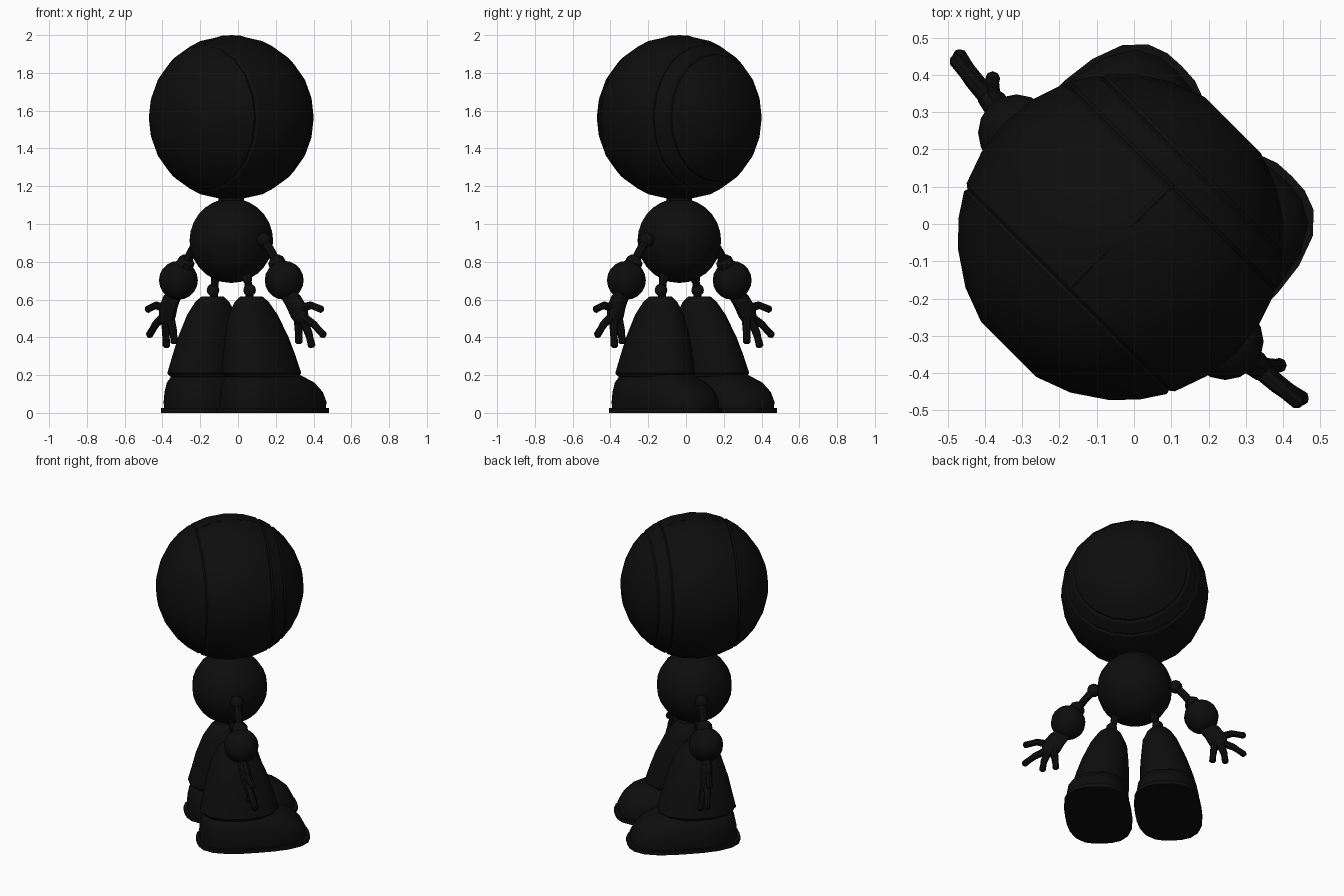
import bpy, bmesh
from math import sin, cos, pi, radians, sqrt
from mathutils import Vector, Matrix

cube = bpy.data.objects.get("Cube")
if cube:
    bpy.data.objects.remove(cube)

black = bpy.data.materials.new("near_black")
black.use_nodes = True
COLOUR = (0.004, 0.004, 0.004, 1)
black.diffuse_color = COLOUR
black.node_tree.nodes["Principled BSDF"].inputs["Base Color"].default_value = COLOUR

# The figure is built facing -y, then turned to its diagonal stance
TURN = Matrix.Rotation(radians(135), 4, "Z")


def finish(bm, name, flip=False, angle=35):
    if flip:
        bmesh.ops.scale(bm, vec=(-1, 1, 1), verts=bm.verts)
    bmesh.ops.transform(bm, matrix=TURN, verts=bm.verts)
    bmesh.ops.recalc_face_normals(bm, faces=bm.faces)
    mesh = bpy.data.meshes.new(name)
    bm.to_mesh(mesh)
    bm.free()
    mesh.materials.append(black)
    obj = bpy.data.objects.new(name, mesh)
    bpy.context.collection.objects.link(obj)
    bpy.ops.object.select_all(action="DESELECT")
    obj.select_set(True)
    bpy.context.view_layer.objects.active = obj
    bpy.ops.object.shade_smooth_by_angle(angle=radians(angle))


def loft(bm, rings):
    """Skin closed loops of points and cap both ends."""
    loops = [[bm.verts.new(p) for p in ring] for ring in rings]
    n = len(loops[0])
    for a, b in zip(loops, loops[1:]):
        for i in range(n):
            j = (i + 1) % n
            bm.faces.new((a[i], a[j], b[j], b[i]))
    bm.faces.new(loops[0])
    bm.faces.new(loops[-1])


def oval(cx, cy, z, rx, ry, n=16, power=2.0):
    pts = []
    for i in range(n):
        c, s = cos(2 * pi * i / n), sin(2 * pi * i / n)
        k = (abs(c) ** power + abs(s) ** power) ** (-1 / power)
        pts.append(Vector((cx + rx * c * k, cy + ry * s * k, z)))
    return pts


def tube(bm, points, radii, n=8, flat=1.0):
    """Round limb through the points; flat squashes it front to back."""
    points = [Vector(p) for p in points]
    rings = []
    for i, p in enumerate(points):
        d = (points[min(i + 1, len(points) - 1)] - points[max(i - 1, 0)]).normalized()
        u = Vector((0, 1, 0))
        u = (u - d * u.dot(d)).normalized()
        v = d.cross(u)
        rings.append([p + radii[i] * (u * flat * cos(2 * pi * k / n) + v * sin(2 * pi * k / n))
                      for k in range(n)])
    loft(bm, rings)


def ball(bm, centre, r, segs=12, rings=8):
    bmesh.ops.create_uvsphere(bm, u_segments=segs, v_segments=rings, radius=r,
                              matrix=Matrix.Translation(centre))


# Head: rings along the front-back axis, stepped at the panel seams
R, HEAD_Y, HEAD_Z = 0.438, 0.05, 1.563
bm = bmesh.new()
STEPS = [-.425, -.39, -.33, -.27, -.21, -.2, -.19, -.1, 0, .1, .18, .19, .2, .26, .27, .28, .34, .39, .425]
SEAMS = (-.2, .19, .27)
rings = []
for f in STEPS:
    r = sqrt(R * R - f * f) - (0.008 if f in SEAMS else 0)
    rings.append([Vector((r * cos(2 * pi * k / 20), HEAD_Y - f, HEAD_Z + r * sin(2 * pi * k / 20)))
                  for k in range(20)])
loft(bm, rings)
finish(bm, "head", angle=25)

# Raised seam over the crown
bm = bmesh.new()
crown = []
for i in range(7):
    a = radians(63 + 9 * i)
    crown.append((0, HEAD_Y - 0.434 * cos(a), HEAD_Z + 0.434 * sin(a)))
tube(bm, crown, [0.006] * 7, 6)
finish(bm, "crown_seam")

# Torso ball with a short neck
bm = bmesh.new()
ball(bm, (0, 0.05, 0.912), 0.224, 20, 14)
finish(bm, "torso")
bm = bmesh.new()
tube(bm, [(0, 0.05, 1.08), (0, 0.05, 1.15)], [0.07, 0.07], 12)
finish(bm, "neck")

for side, flip in (("left", False), ("right", True)):
    # Shoulder, thin upper arm and collar
    bm = bmesh.new()
    ball(bm, (0.243, 0.05, 0.915), 0.04)
    finish(bm, side + "_shoulder", flip)
    bm = bmesh.new()
    tube(bm, [(0.245, 0.05, 0.915), (0.3, 0.05, 0.85), (0.36, 0.05, 0.76)], [0.024] * 3)
    finish(bm, side + "_upper_arm", flip)
    bm = bmesh.new()
    tube(bm, [(0.325, 0.05, 0.815), (0.335, 0.05, 0.805), (0.365, 0.05, 0.755)],
         [0.034, 0.046, 0.05], 10)
    finish(bm, side + "_arm_collar", flip)

    # Round forearm cuff
    bm = bmesh.new()
    ball(bm, (0.396, 0.05, 0.702), 0.103, 16, 10)
    finish(bm, side + "_cuff", flip)

    # Hand: flattened palm and four spread digits
    bm = bmesh.new()
    tube(bm, [(0.42, 0.05, 0.63), (0.46, 0.045, 0.59), (0.495, 0.035, 0.53), (0.515, 0.03, 0.48)],
         [0.045, 0.055, 0.06, 0.042], 10, flat=0.6)
    finish(bm, side + "_palm", flip)
    digits = {
        "upper_finger": [(0.5, 0.04, 0.55), (0.58, 0.035, 0.57), (0.66, 0.025, 0.545)],
        "middle_finger": [(0.52, 0.035, 0.51), (0.59, 0.025, 0.47), (0.66, 0.01, 0.405)],
        "lower_finger": [(0.51, 0.03, 0.5), (0.535, 0.005, 0.42), (0.545, -0.01, 0.345)],
        "thumb": [(0.48, 0.03, 0.51), (0.47, 0.015, 0.43), (0.465, 0.01, 0.365)],
    }
    for digit, (a, b, c) in digits.items():
        bm = bmesh.new()
        a, b, c = Vector(a), Vector(b), Vector(c)
        tube(bm, [a, b, b.lerp(c, 0.3), c.lerp(b, 0.12), c], [0.024, 0.021, 0.019, 0.02, 0.011])
        finish(bm, side + "_" + digit, flip)

    # Hip link
    bm = bmesh.new()
    tube(bm, [(0.1, 0.05, 0.75), (0.125, 0.05, 0.69), (0.138, 0.045, 0.58)], [0.04, 0.02, 0.022])
    ball(bm, (0.137, 0.05, 0.65), 0.034, 10, 6)
    finish(bm, side + "_hip_link", flip)

    # Flared trouser leg: x, y, z, half width, half depth
    bm = bmesh.new()
    profile = [(.145, .045, .615, .05, .065), (.148, .045, .59, .075, .095), (.155, .042, .52, .11, .14),
               (.175, .035, .4, .14, .185), (.19, .03, .3, .158, .212), (.203, .028, .21, .17, .235),
               (.203, .028, .19, .155, .215)]
    loft(bm, [oval(x, y, z, a, b, 14, 2.2) for x, y, z, a, b in profile])
    finish(bm, side + "_trouser_leg", flip)

    # Shoe: domed upper with an upright heel and sloping toe
    bm = bmesh.new()
    upper = [(.015, .183, -.265, .37), (.06, .187, -.265, .37), (.11, .182, -.26, .345),
             (.16, .165, -.25, .29), (.2, .13, -.225, .2), (.225, .08, -.18, .1)]
    loft(bm, [oval(0.208, -(heel + toe) / 2, z, w, (toe - heel) / 2, 20, 2.8)
              for z, w, heel, toe in upper])
    finish(bm, side + "_shoe", flip)
    bm = bmesh.new()
    loft(bm, [oval(0.208, -0.053, z, 0.197, 0.337, 24, 2.8) for z in (0, 0.025)])
    finish(bm, side + "_sole", flip)
